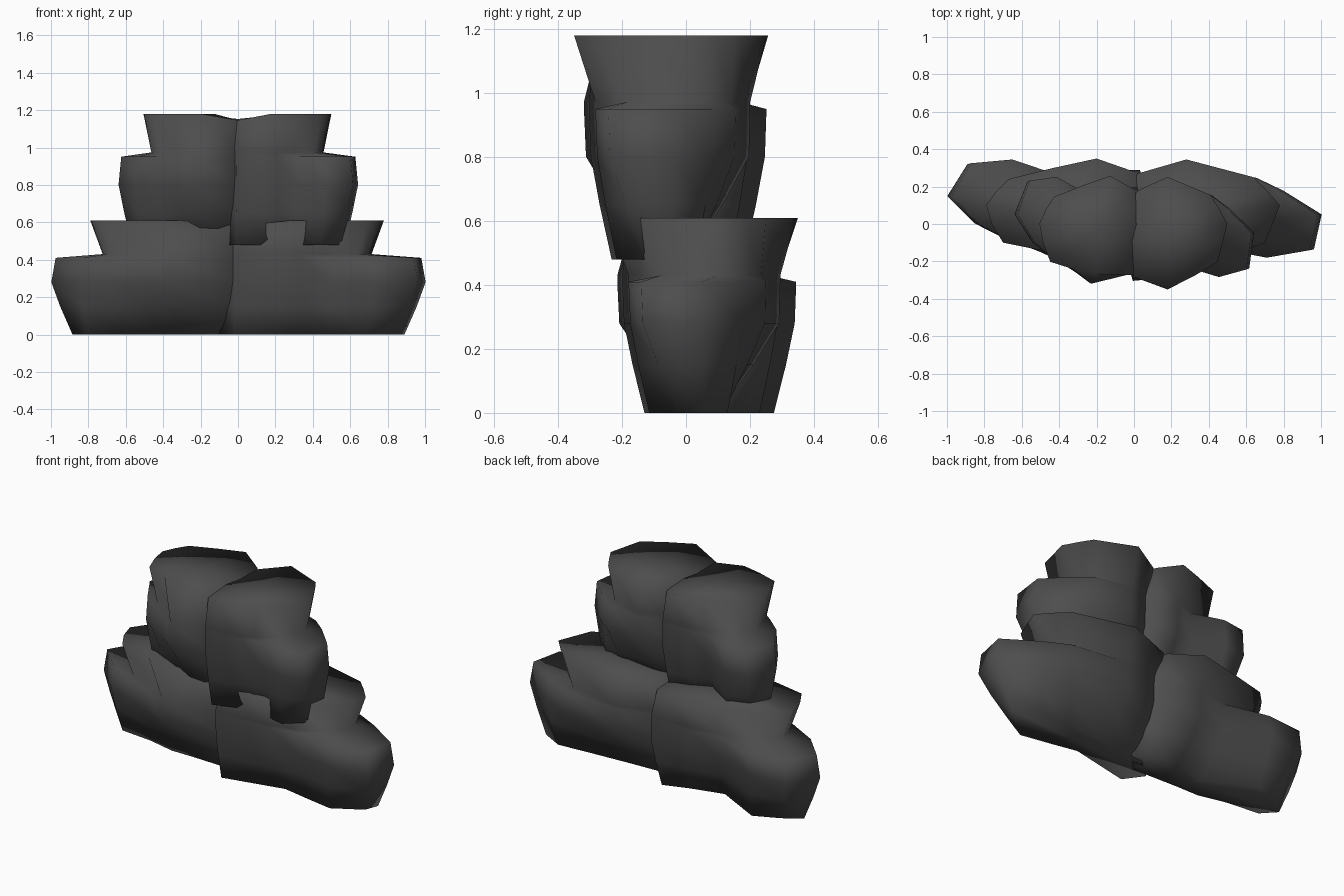
import bpy, bmesh

if "Cube" in bpy.data.objects:
    bpy.data.objects.remove(bpy.data.objects["Cube"])

stone = bpy.data.materials.new("dark_grey_stone")
stone.diffuse_color = (0.075, 0.075, 0.075, 1)
stone.use_nodes = True
stone.node_tree.nodes["Principled BSDF"].inputs["Base Color"].default_value = stone.diffuse_color


def blend(a, b, t):
    return [(p[0] + (q[0] - p[0]) * t, p[1] + (q[1] - p[1]) * t) for p, q in zip(a, b)]


def scaled(outline, cx, sx, sy):
    return [(cx + (x - cx) * sx, .1 + (y - .1) * sy) for x, y in outline]


def rock(name, rings, scale, shift):
    """Loft (z, outline) rings into a closed, smooth rock, lowering the top near the centre line."""
    bm = bmesh.new()
    loops = []
    for z, outline in rings:
        loop = []
        for x, y in outline:
            dip = 0.03 if z > 0.5 and abs(x) < 0.15 else 0
            loop.append(bm.verts.new((x * scale[0] + shift[0], y * scale[1] + shift[1],
                                      (z - dip) * scale[2] + shift[2])))
        loops.append(loop)
    n = len(loops[0])
    for a, b in zip(loops, loops[1:]):
        for i in range(n):
            j = (i + 1) % n
            bm.faces.new((a[i], a[j], b[j], b[i]))
    bm.faces.new(loops[0])
    cap = bm.faces.new(loops[-1])
    peak = bmesh.ops.poke(bm, faces=[cap])["verts"][0]
    peak.co.z = .605 * scale[2] + shift[2]
    bmesh.ops.recalc_face_normals(bm, faces=bm.faces)
    for f in bm.faces:
        f.smooth = True
    mesh = bpy.data.meshes.new(name)
    bm.to_mesh(mesh)
    bm.free()
    mesh.materials.append(stone)
    bpy.context.collection.objects.link(bpy.data.objects.new(name, mesh))


# outlines of each half: narrow foot, outer ledge rim, and flaring flat top
right_base = [(.02, .09), (.28, .10), (.55, .115), (.76, .13), (.89, .06), (.86, -.02),
              (.69, -.115), (.50, -.08), (.35, -.05), (-.02, -.13), (-.10, -.02)]
right_rim = [(.02, .22), (.28, .295), (.64, .25), (.78, .18), (.98, .05), (.94, -.14),
             (.71, -.18), (.50, -.14), (.33, -.18), (-.01, -.20), (-.10, 0)]
right_top = [(.02, .27), (.28, .345), (.64, .25), (.71, .18), (.78, .10), (.74, 0),
             (.70, -.10), (.50, -.175), (.28, -.245), (0, -.18), (-.10, 0)]
left_base = [(0, -.01), (-.30, 0), (-.44, 0), (-.61, .04), (-.81, .06), (-.885, .14),
             (-.78, .21), (-.63, .275), (-.35, .13), (-.15, .18), (0, .23), (.10, .10)]
left_rim = [(0, -.16), (-.36, -.215), (-.50, -.15), (-.68, -.08), (-.83, 0), (-.975, .15),
            (-.87, .325), (-.65, .345), (-.40, .26), (-.22, .29), (.03, .29), (.10, .10)]
left_top = [(0, -.17), (-.31, -.165), (-.50, -.14), (-.70, -.10), (-.76, 0), (-.79, .10),
            (-.74, .17), (-.67, .24), (-.43, .30), (-.20, .35), (0, .28), (.10, .10)]


def cluster(name, scale, shift):
    for side, base, rim, top, cx in (("right", right_base, right_rim, right_top, .05),
                                     ("left", left_base, left_rim, left_top, -.05)):
        waist = scaled(rim, cx, 1.025, .98)
        # the ledge steps in to the foot of the top, where it lies outside it
        foot = [t if abs(t[0]) > .4 else r
                for t, r in zip(scaled(top, cx, .91, .9), rim)]
        rock(f"{name}_{side}_rock",
             [(0, base), (.15, blend(base, waist, .58)), (.28, waist),
              (.41, rim), (.43, foot), (.61, top)], scale, shift)


# the upper cluster is a narrower, taller copy resting in the lower one
cluster("lower", (1, 1, 1), (0, 0, 0))
cluster("upper", (.64, 1.02, 1.148), (0, -.10, .48))
